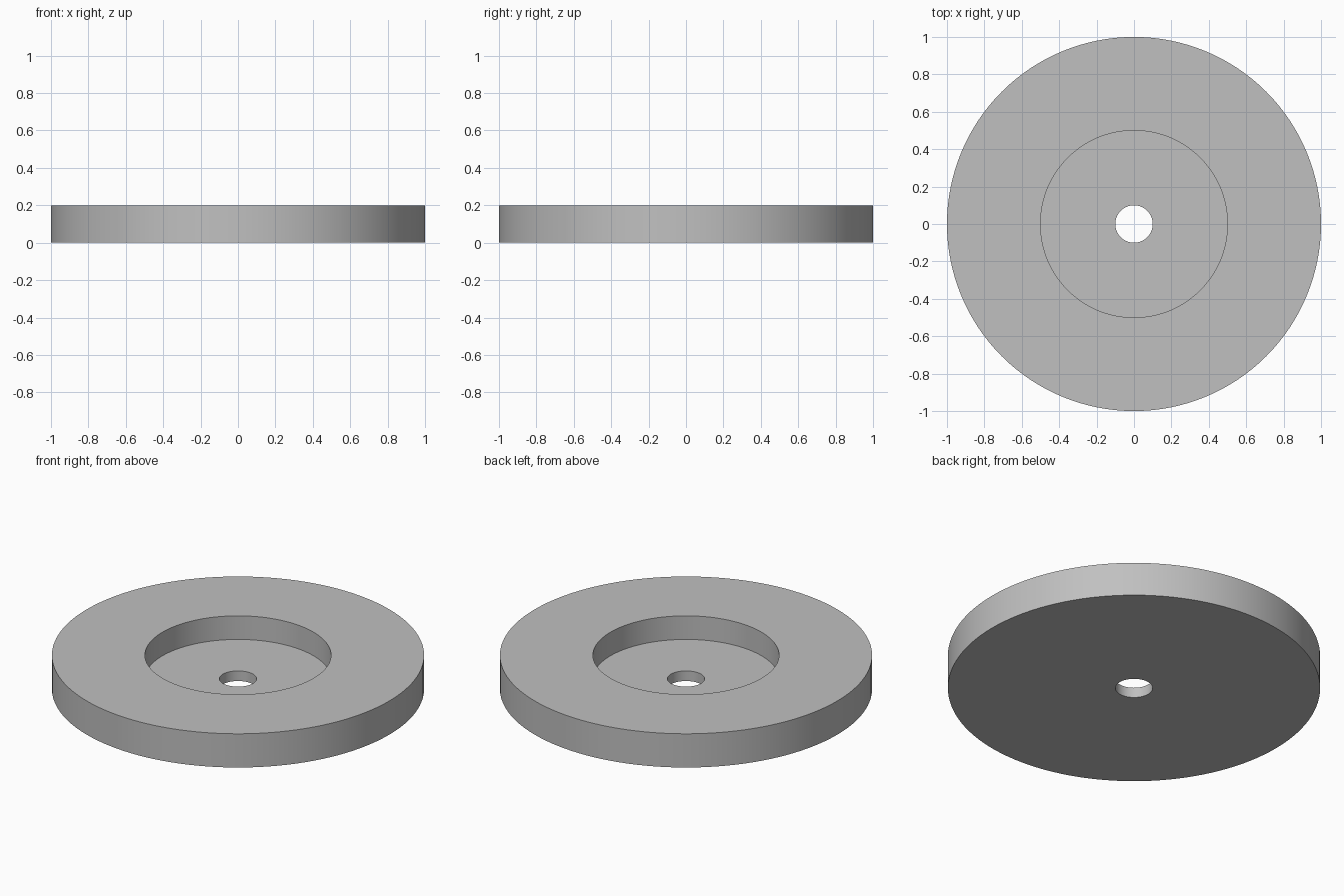
import bpy
import bmesh
import math

cube = bpy.data.objects.get("Cube")
if cube:
    bpy.data.objects.remove(cube, do_unlink=True)

SEGMENTS = 128

# Plain grey material
grey = bpy.data.materials.new("grey")
grey.use_nodes = True
colour = (0.53, 0.53, 0.53, 1)
grey.diffuse_color = colour
grey.node_tree.nodes["Principled BSDF"].inputs["Base Color"].default_value = colour

# Closed cross-section (radius, height): bore, recess floor, recess wall, top, rim, base
profile = [(0.1, 0), (0.1, 0.06), (0.5, 0.06), (0.5, 0.2), (1, 0.2), (1, 0)]

# Revolve the cross-section into a recessed disc with a through hole
bm = bmesh.new()
verts = [bm.verts.new((r, 0, z)) for r, z in profile]
edges = [bm.edges.new((a, b)) for a, b in zip(verts, verts[1:] + verts[:1])]
bmesh.ops.spin(bm, geom=verts + edges, cent=(0, 0, 0), axis=(0, 0, 1),
               angle=2 * math.pi, steps=SEGMENTS)
bmesh.ops.remove_doubles(bm, verts=bm.verts, dist=0.0001)
bmesh.ops.recalc_face_normals(bm, faces=bm.faces)
mesh = bpy.data.meshes.new("recessed_disc")
bm.to_mesh(mesh)
bm.free()
mesh.materials.append(grey)

disc = bpy.data.objects.new("recessed_disc", mesh)
bpy.context.collection.objects.link(disc)

# Smooth walls with crisp rims
bpy.ops.object.select_all(action="DESELECT")
disc.select_set(True)
bpy.context.view_layer.objects.active = disc
bpy.ops.object.shade_smooth_by_angle(angle=math.radians(30))
